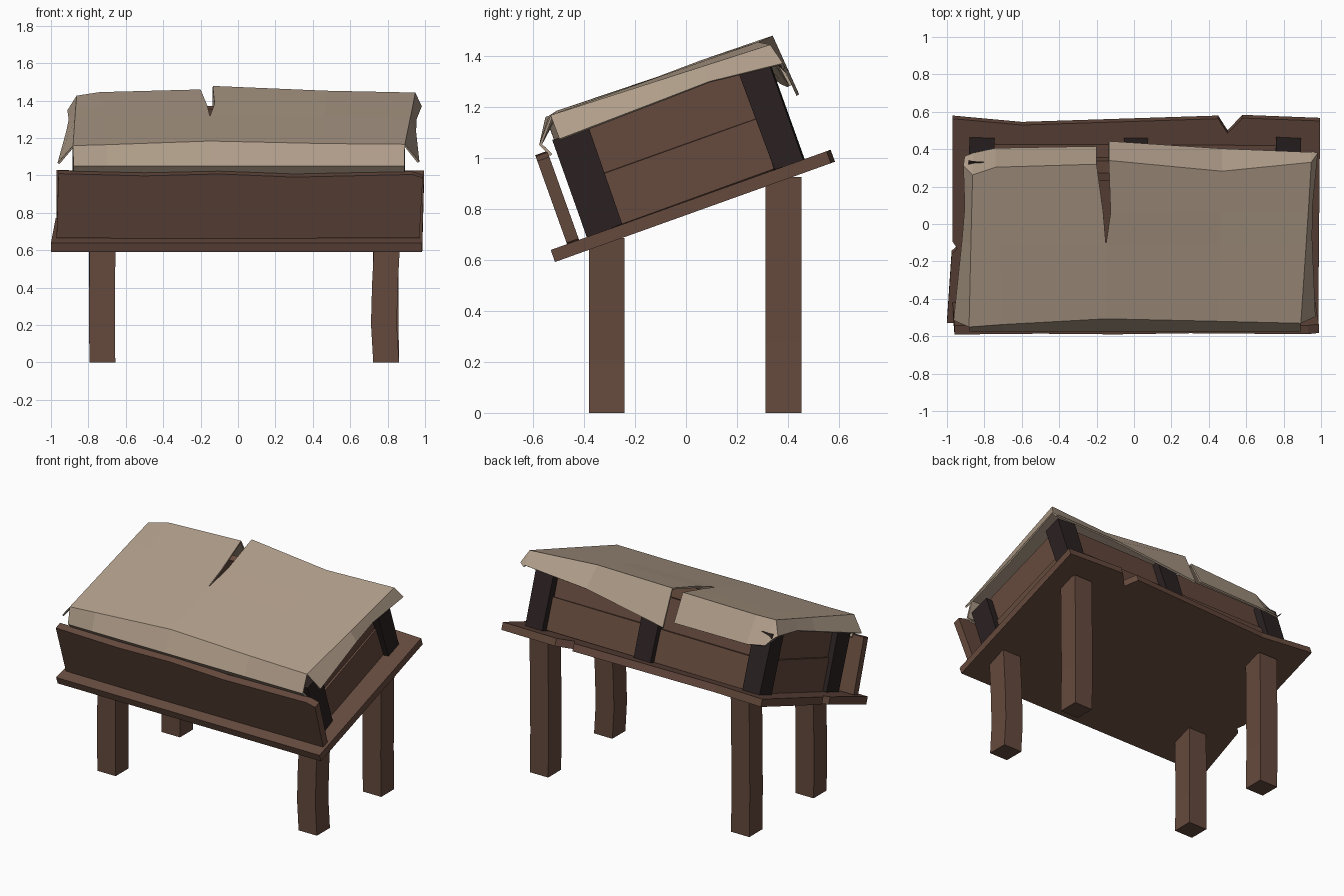
import bpy, bmesh, math, random
from mathutils import Matrix, Vector

if "Cube" in bpy.data.objects:
    bpy.data.objects.remove(bpy.data.objects["Cube"])

random.seed(4)

def material(name, rgb):
    m = bpy.data.materials.new(name)
    m.diffuse_color = (*rgb, 1)
    m.use_nodes = True
    m.node_tree.nodes["Principled BSDF"].inputs["Base Color"].default_value = m.diffuse_color
    return m

WOOD = material("brown wood", (0.130, 0.068, 0.047))
DARK = material("dark wood", (0.024, 0.0155, 0.0155))
HIDE = material("tan hide", (0.43, 0.335, 0.25))

# Sloped frame: x across, y up the slope, z away from the shelf top
SLOPE = Matrix.Translation((0, 0, 0.828)) @ Matrix.Rotation(math.radians(19.7), 4, 'X')

def finish(name, bm, mat, frame=None):
    bmesh.ops.recalc_face_normals(bm, faces=bm.faces)
    if frame:
        bm.transform(frame)
    me = bpy.data.meshes.new(name)
    bm.to_mesh(me)
    bm.free()
    me.materials.append(mat)
    ob = bpy.data.objects.new(name, me)
    bpy.context.collection.objects.link(ob)
    return ob

def slab(name, outline, lo, hi, mat, upright=False):
    """Extrude an outline: (x, y) through z, or if upright (x, z) through y."""
    bm = bmesh.new()
    put = (lambda p, d: (p[0], d, p[1])) if upright else (lambda p, d: (p[0], p[1], d))
    a = [bm.verts.new(put(p, lo)) for p in outline]
    b = [bm.verts.new(put(p, hi)) for p in outline]
    bm.faces.new(a)
    bm.faces.new(b[::-1])
    n = len(outline)
    for i in range(n):
        bm.faces.new((a[i], a[(i + 1) % n], b[(i + 1) % n], b[i]))
    return finish(name, bm, mat, SLOPE)

def board(name, lo, hi, mat, wobble=0.004):
    """Slightly crooked box between two corners in the sloped frame."""
    bm = bmesh.new()
    bmesh.ops.create_cube(bm, size=1)
    for v in bm.verts:
        v.co = Vector([(l + h) / 2 + c * (h - l) + random.uniform(-wobble, wobble)
                       for l, h, c in zip(lo, hi, v.co)])
    return finish(name, bm, mat, SLOPE)

# Sloping shelf with chipped edges
slab("shelf", [(-1.0, -0.563), (0.985, -0.563), (0.995, 0.585), (0.58, 0.602), (0.50, 0.515),
               (0.45, 0.598), (-0.6, 0.562), (-0.97, 0.598), (-0.97, -0.10), (-0.945, -0.14),
               (-0.975, -0.17)], -0.05, 0.0, WOOD)

# Front board standing on the shelf
slab("front_board", [(-0.97, 0.005), (-0.3, 0.0), (0.97, 0.005), (0.988, 0.345), (0.93, 0.365),
                     (0.3, 0.35), (-0.1, 0.368), (-0.5, 0.357), (-0.96, 0.37)],
     -0.495, -0.445, WOOD, True)

# Legs: crooked square posts
def leg(name, x, y, top, k):
    bm = bmesh.new()
    rings = []
    for t, dx in ((0, 0), (0.3, -0.012), (0.62, -0.006), (1, 0.008)):
        rings.append([bm.verts.new((x + dx * k + sx * 0.069, y + sy * 0.07, t * top))
                      for sx, sy in ((-1, -1), (1, -1), (1, 1), (-1, 1))])
    bm.faces.new(rings[0])
    bm.faces.new(rings[-1])
    for a, b in zip(rings, rings[1:]):
        for i in range(4):
            j = (i + 1) % 4
            bm.faces.new((a[i], a[j], b[j], b[i]))
    finish(name, bm, WOOD)

for side, x, k in (("left", -0.725, 0.2), ("right", 0.792, 1)):
    leg("front_leg_" + side, x, -0.31, 0.685, k)
    leg("back_leg_" + side, x, 0.382, 0.925, 0.3)

# Dark posts of the box
for side, x, h in (("left", -0.815, 0.39), ("middle", 0.01, 0.41), ("right", 0.825, 0.415)):
    board("back_post_" + side, (x - 0.067, 0.365, 0), (x + 0.067, 0.49, h), DARK)
    if side != "middle":
        board("front_post_" + side, (x - 0.067, -0.41, 0), (x + 0.067, -0.265, 0.40), DARK)

# Two boards on each wall of the box, the upper one set just inside
for tag, lo, hi, s in (("lower", 0.003, 0.215, 0), ("upper", 0.205, 0.42, 0.012)):
    for side, x in (("left", -0.83 + s), ("right", 0.83 - s)):
        board(f"side_panel_{side}_{tag}", (x - 0.022, -0.30, lo), (x + 0.022, 0.40, hi), WOOD)
    board("back_panel_" + tag, (-0.80, 0.41 - s, lo), (0.80, 0.45 - s, hi), WOOD)
    board("front_panel_" + tag, (-0.80, -0.36 + s, lo), (0.80, -0.32 + s, min(hi, 0.39)), WOOD)

# Hide cover: a draped sheet with flaps and a tear at the back
# per column: x at front, x at back, front y, back y, back flap y, back flap z, back edge z
COLS = [(-0.88, -0.86, -0.405, 0.446, 0.510, 0.31, 0.470),
        (-0.70, -0.74, -0.390, 0.490, 0.530, 0.29, 0.474),
        (-0.15, -0.20, -0.355, 0.510, 0.540, 0.29, 0.482),
        (-0.15, -0.135, -0.355, 0.535, 0.553, 0.245, 0.493),
        (0.45, 0.47, -0.372, 0.473, 0.545, 0.34, 0.488),
        (0.89, 0.945, -0.384, 0.515, 0.535, 0.37, 0.463)]
bm = bmesh.new()
grid = []
for c, (xf, xb, yf, yb, yd, zd, zb) in enumerate(COLS):
    tear = c in (2, 3)
    zf = 0.50 if tear else 0.492
    pts = [(xf, -0.436, 0.35), (xf, -0.461, 0.402), (xf, yf, zf)]
    for y in (0.06, 0.245):
        t = (y - yf) / (yb - yf)
        x = -0.15 if tear and y < 0.1 else xf + (xb - xf) * t
        if tear and y > 0.1:
            x = -0.165 if c == 2 else -0.125
        z = 0.492 if tear and y < 0.1 else zf + (zb - zf) * t
        pts.append((x, y, z))
    pts += [(xb, yb, zb), (xb, yd, zd)]
    grid.append(pts)
# side flaps: outward reach and height on each row from the front edge back
for edge, sgn, reach in ((0, -1, (0.08, 0.045, 0.035, 0.05, 0.045)),
                         (-1, 1, (0.075, 0.03, 0.02, 0.035, 0.01))):
    flap = [None, None]
    for i, ((x, y, z), r, h) in enumerate(zip(grid[edge][2:], reach,
                                              (0.395, 0.405, 0.41, 0.38, 0.36))):
        flap.append((x + sgn * r, y + (0.02 if i == 3 else 0), h))
    grid.insert(0, flap) if sgn < 0 else grid.append(flap)
verts = [[bm.verts.new(p) if p else None for p in col] for col in grid]
for c in range(len(verts) - 1):
    if c == 3:        # the torn gap
        continue
    for r in range(6):
        quad = (verts[c][r], verts[c + 1][r], verts[c + 1][r + 1], verts[c][r + 1])
        if None not in quad:
            bm.faces.new(quad)
bmesh.ops.remove_doubles(bm, verts=bm.verts, dist=0.0001)
cover = finish("hide_cover", bm, HIDE, SLOPE)
mod = cover.modifiers.new("thickness", 'SOLIDIFY')
mod.thickness = 0.012
mod.offset = 0
